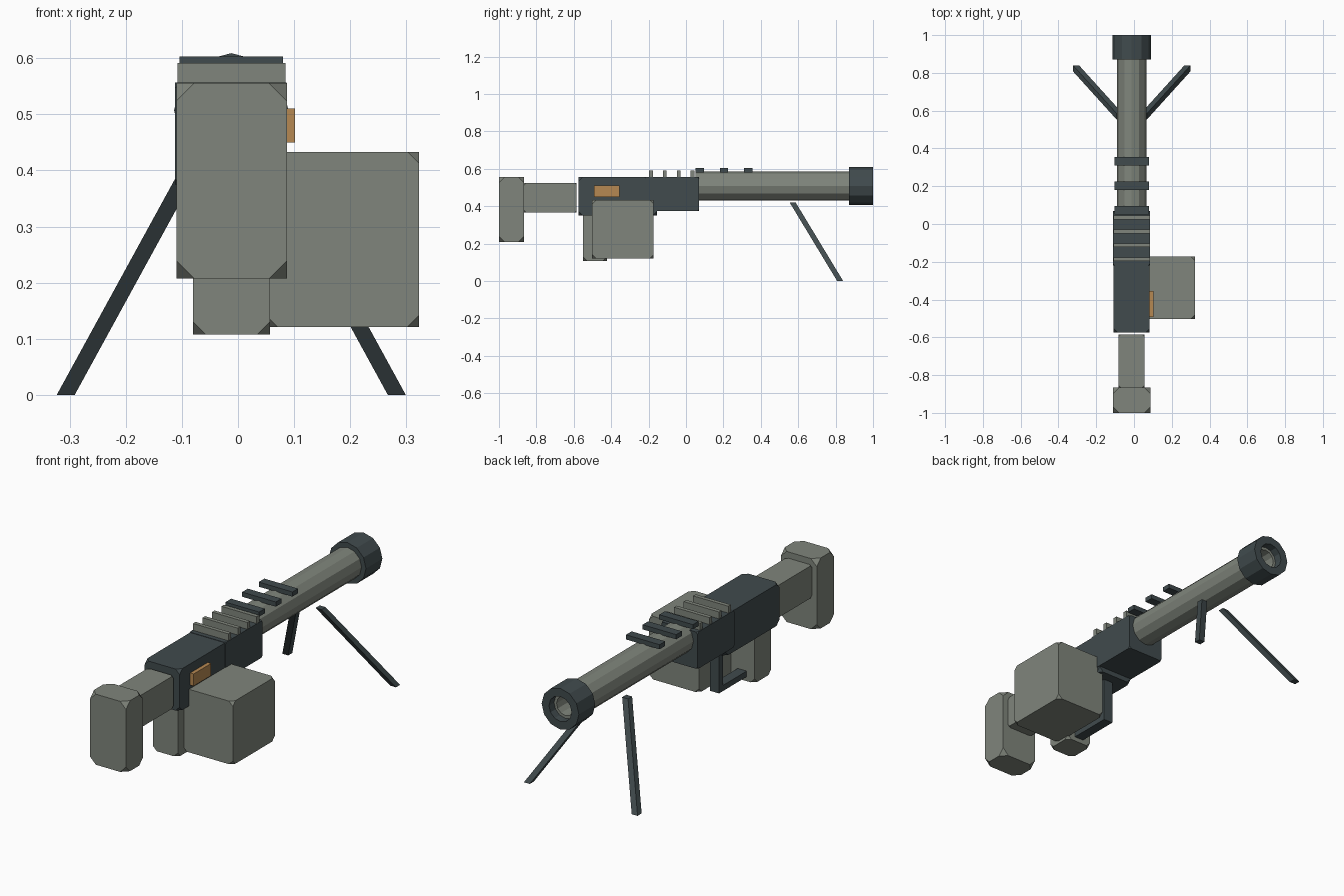
import bpy, bmesh, math
from mathutils import Vector

old = bpy.data.objects.get("Cube")
if old:
    bpy.data.objects.remove(old, do_unlink=True)

AXIS_X, AXIS_Z = -0.012, 0.507


def material(name, rgb):
    m = bpy.data.materials.new(name)
    m.use_nodes = True
    m.diffuse_color = (*rgb, 1)
    m.node_tree.nodes["Principled BSDF"].inputs["Base Color"].default_value = (*rgb, 1)
    return m


PALE = material("pale grey green", (0.215, 0.235, 0.2))
DARK = material("dark slate", (0.052, 0.07, 0.075))
ORANGE = material("orange tan", (0.47, 0.25, 0.085))


def finish(name, bm, mat):
    bmesh.ops.recalc_face_normals(bm, faces=bm.faces[:])
    mesh = bpy.data.meshes.new(name)
    bm.to_mesh(mesh)
    bm.free()
    mesh.materials.append(mat)
    ob = bpy.data.objects.new(name, mesh)
    bpy.context.collection.objects.link(ob)
    return ob


def box(name, mat, xs, ys, zs, cut=0):
    """Box between limits, with its corners clipped off by the cut distance."""
    bm = bmesh.new()
    bmesh.ops.create_cube(bm, size=1)
    for v in bm.verts:
        v.co = Vector([lim[0] if c < 0 else lim[1] for c, lim in zip(v.co, (xs, ys, zs))])
    if cut:
        bmesh.ops.bevel(bm, geom=bm.verts[:], offset=cut, segments=1, affect='VERTICES')
    return finish(name, bm, mat)


def lathe(name, mat, profile, sides=12):
    """Turn a closed (radius, y) profile around the barrel axis."""
    bm = bmesh.new()
    rings = []
    for i in range(sides):
        a = 2 * math.pi * i / sides
        rings.append([bm.verts.new((AXIS_X + r * math.sin(a), y, AXIS_Z + r * math.cos(a)))
                      for r, y in profile])
    n = len(profile)
    for i in range(sides):
        a, b = rings[i], rings[(i + 1) % sides]
        for j in range(n):
            k = (j + 1) % n
            bm.faces.new((a[j], a[k], b[k], b[j]))
    return finish(name, bm, mat)


def leg(name, side):
    """Slanted square strut with level ends."""
    bm = bmesh.new()
    half = 0.016
    loops = []
    for reach, y, z in ((0.295, 0.824, 0), (0.065, 0.57, 0.42)):
        x = AXIS_X + side * reach
        loops.append([bm.verts.new((x + half * sx, y + half * sy, z))
                      for sx, sy in ((-1, -1), (1, -1), (1, 1), (-1, 1))])
    low, high = loops
    bm.faces.new(low)
    bm.faces.new(high)
    for i in range(4):
        j = (i + 1) % 4
        bm.faces.new((low[i], low[j], high[j], high[i]))
    return finish(name, bm, DARK)


# Shoulder stock
box("stock_pad", PALE, (-0.11, 0.087), (-1, -0.865), (0.207, 0.556), 0.032)
box("stock_arm", PALE, (-0.083, 0.056), (-0.866, -0.585), (0.365, 0.525), 0.012)

# Receiver
box("receiver_rear", DARK, (-0.108, 0.083), (-0.575, -0.155), (0.35, 0.555), 0.022)
box("receiver_front", DARK, (-0.112, 0.086), (-0.22, 0.07), (0.375, 0.557), 0.01)
box("side_plate", ORANGE, (0.07, 0.102), (-0.492, -0.355), (0.45, 0.51))

# Grip, trigger guard and magazine
box("grip", PALE, (-0.08, 0.057), (-0.552, -0.422), (0.108, 0.38), 0.022)
box("guard_front", DARK, (-0.037, 0.013), (-0.235, -0.205), (0.135, 0.37))
box("guard_bottom", DARK, (-0.037, 0.013), (-0.44, -0.205), (0.13, 0.158))
box("magazine", PALE, (0.05, 0.323), (-0.502, -0.173), (0.121, 0.433), 0.021)

# Cooling fins and sight bars
for i in range(4):
    y = 0.035 - 0.074 * i
    box(f"fin_{i + 1}", PALE, (-0.108, 0.085), (y - 0.01, y + 0.01), (0.54, 0.591))
for i in range(3):
    y = 0.073 + 0.13 * i
    box(f"sight_bar_{i + 1}", DARK, (-0.104, 0.08), (y - 0.022, y + 0.022), (0.58, 0.603))

# Barrel and muzzle
lathe("barrel", PALE, [(0.078, 0.05), (0.078, 0.96), (0.048, 0.96), (0.048, 0.88),
                       (0.0005, 0.88), (0.0005, 0.05)])
lathe("muzzle", DARK, [(0.102, 0.872), (0.102, 1), (0.062, 1), (0.062, 0.872)])

# Bipod
leg("left_leg", 1)
leg("right_leg", -1)
